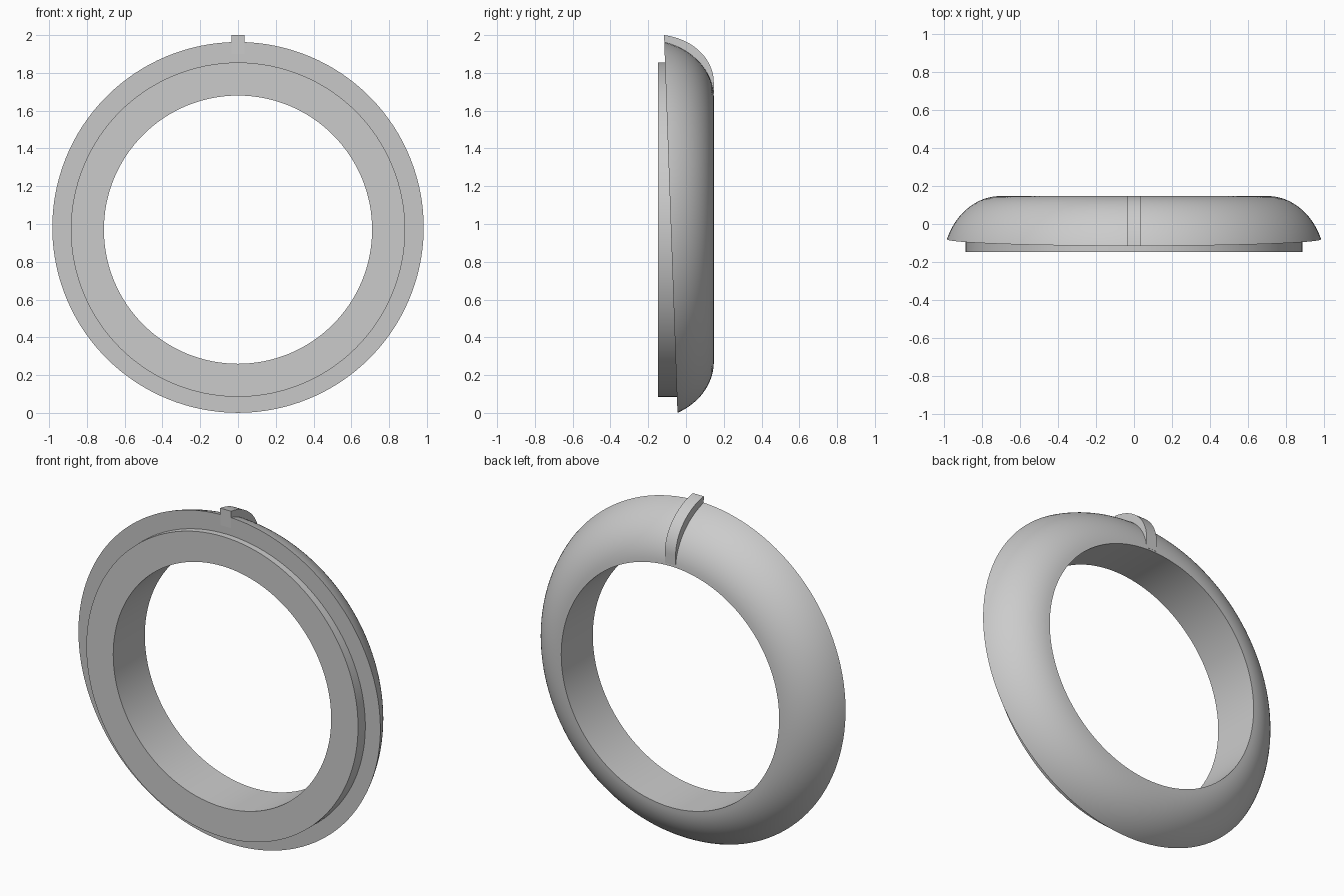
import bpy
import bmesh
from math import sin, cos, pi, radians, sqrt
from mathutils import Matrix, Vector

cube = bpy.data.objects.get("Cube")
if cube:
    bpy.data.objects.remove(cube, do_unlink=True)

CENTRE = Vector((0, 0, 0.97))
HOLE, BACK, FRONT = 0.71, 0.147, -0.147
# Slanted plane where the dome meets the collar
CUT_POINT = Vector((0, -0.045, 0))
CUT_NORMAL = Vector((0, 1, 0.0357)).normalized()

grey = bpy.data.materials.new("plain_grey")
grey.use_nodes = True
GREY = (0.6, 0.6, 0.6, 1)
grey.diffuse_color = GREY
grey.node_tree.nodes["Principled BSDF"].inputs["Base Color"].default_value = GREY


def finish(name, bm):
    bmesh.ops.recalc_face_normals(bm, faces=bm.faces)
    mesh = bpy.data.meshes.new(name)
    bm.to_mesh(mesh)
    bm.free()
    mesh.materials.append(grey)
    obj = bpy.data.objects.new(name, mesh)
    bpy.context.collection.objects.link(obj)
    bpy.ops.object.select_all(action='DESELECT')
    obj.select_set(True)
    bpy.context.view_layer.objects.active = obj
    bpy.ops.object.shade_smooth_by_angle(angle=radians(30))
    return obj


def turned_ring(name, profile, keep_back):
    """Spin a (radius, y) profile round the y axis and trim it at the slant."""
    bm = bmesh.new()
    verts = [bm.verts.new(CENTRE + Vector((r, y, 0))) for r, y in profile]
    edges = [bm.edges.new(pair) for pair in zip(verts, verts[1:])]
    bmesh.ops.spin(bm, geom=verts + edges, cent=CENTRE, axis=(0, 1, 0),
                   angle=2 * pi, steps=128, use_merge=True)
    bmesh.ops.remove_doubles(bm, verts=bm.verts, dist=0.0001)
    bmesh.ops.bisect_plane(bm, geom=bm.verts[:] + bm.edges[:] + bm.faces[:],
                           plane_co=CUT_POINT, plane_no=CUT_NORMAL,
                           clear_inner=keep_back, clear_outer=not keep_back)
    if keep_back:
        # Close the slanted front between the hole and the rim
        rims = [e for e in bm.edges if e.is_boundary]
        bmesh.ops.bridge_loops(bm, edges=rims)
    return finish(name, bm)


def arc(centre_r, a, b, start, end, steps=24):
    """Quarter-ellipse sweep from the flat back towards the rim."""
    return [(centre_r + a * sin(start + (end - start) * i / steps),
             BACK - b + b * cos(start + (end - start) * i / steps))
            for i in range(steps + 1)]


# Domed ring body
dome = [(HOLE, -0.2), (HOLE, BACK)] + arc(0.70, 0.305, 0.36, 0.05, pi / 2)
turned_ring("domed_ring", dome, True)

# Raised collar on the front
collar = [(HOLE, 0.1), (HOLE, FRONT), (0.885, FRONT), (0.885, 0.1)]
turned_ring("front_collar", collar, False)

# Curved index rib over the top of the dome
rib = arc(0.78, 0.253, 0.31, 0, 1.416)
rib += [(0.93, -0.115), (0.90, 0.0), (0.80, 0.1), (HOLE + 0.01, 0.13), (HOLE + 0.01, BACK)]
bm = bmesh.new()
face = bm.faces.new([bm.verts.new((-0.035, y, CENTRE.z + r)) for r, y in rib])
side = bmesh.ops.extrude_face_region(bm, geom=[face])["geom"]
bmesh.ops.translate(bm, vec=(0.07, 0, 0),
                    verts=[v for v in side if isinstance(v, bmesh.types.BMVert)])
finish("index_rib", bm)
